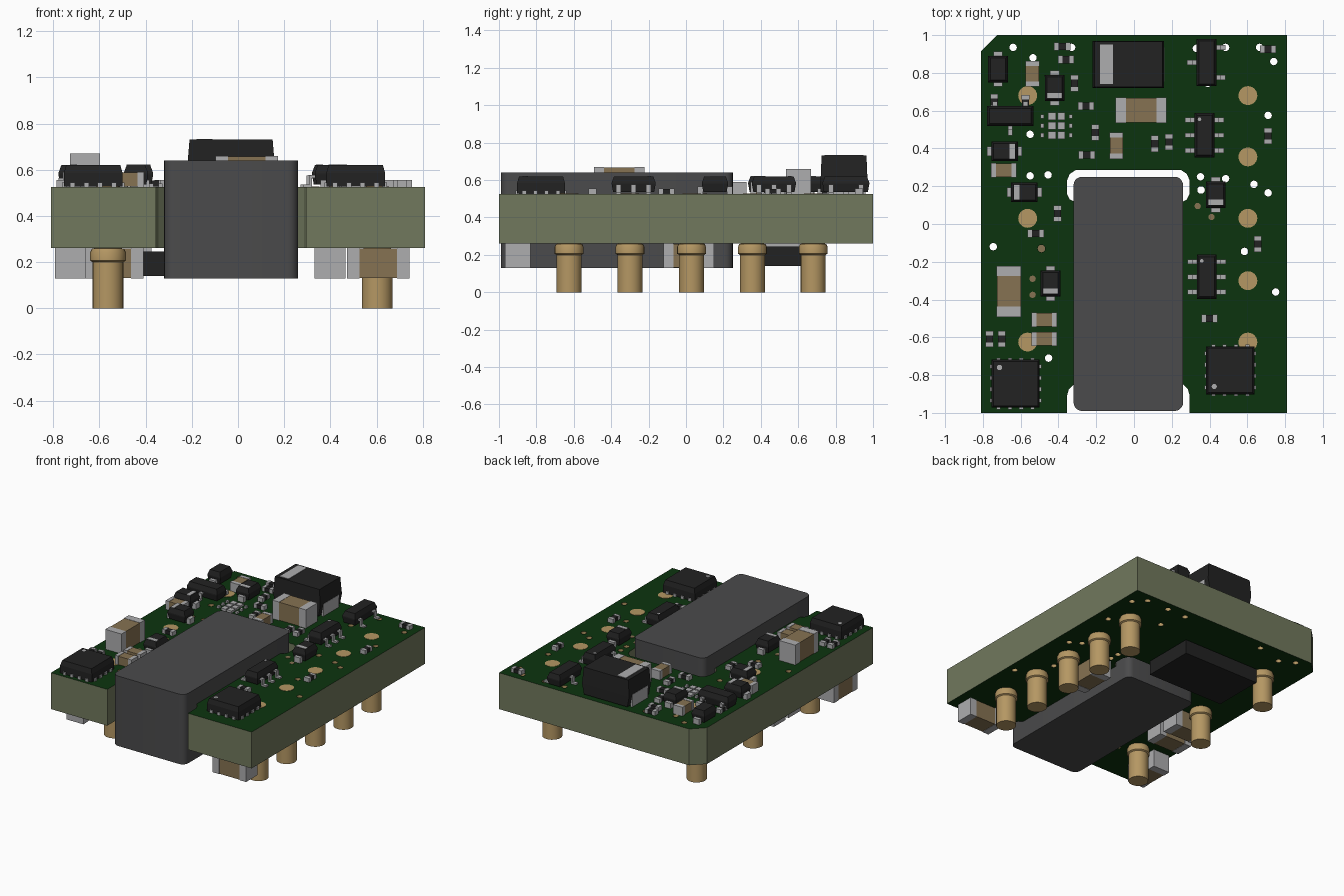
import bpy, bmesh
from math import sin, cos, pi, hypot, radians

old = bpy.data.objects.get("Cube")
if old:
    bpy.data.objects.remove(old, do_unlink=True)

COLOURS = {
    "board_green": (0.0037, 0.034, 0.0045),
    "laminate_olive": (0.165, 0.19, 0.11),
    "package_black": (0.016, 0.016, 0.016),
    "core_grey": (0.07, 0.07, 0.072),
    "pin_gold": (0.46, 0.31, 0.125),
    "solder_grey": (0.42, 0.42, 0.43),
    "ceramic_brown": (0.24, 0.17, 0.085),
}
MATS = []
for label, rgb in COLOURS.items():
    m = bpy.data.materials.new(label)
    m.use_nodes = True
    m.diffuse_color = (*rgb, 1)
    m.node_tree.nodes["Principled BSDF"].inputs["Base Color"].default_value = (*rgb, 1)
    MATS.append(m)
GREEN, OLIVE, BLACK, CORE, GOLD, GREY, BROWN = range(len(MATS))
BOTTOM, TOP = 0.26, 0.525


def loft(bm, rings, mat):
    """Skin a closed solid through equal outlines."""
    rows = [[bm.verts.new(p) for p in ring] for ring in rings]
    n = len(rows[0])
    faces = [bm.faces.new(rows[0][::-1]), bm.faces.new(rows[-1])]
    for a, b in zip(rows, rows[1:]):
        for i in range(n):
            j = (i + 1) % n
            faces.append(bm.faces.new((a[i], a[j], b[j], b[i])))
    for f in faces:
        f.material_index = mat


def rect(w, d, z, x=0, y=0):
    return [(x + sx * w / 2, y + sy * d / 2, z)
            for sx, sy in ((-1, -1), (1, -1), (1, 1), (-1, 1))]


def circle(r, z, n=24):
    return [(r * cos(2 * pi * i / n), r * sin(2 * pi * i / n), z) for i in range(n)]


def box(bm, x, y, w, d, z0, z1, mat):
    loft(bm, [rect(w, d, z0, x, y), rect(w, d, z1, x, y)], mat)


def finish(name, bm, x=0, y=0, turn=0, z=0, smooth=False):
    me = bpy.data.meshes.new(name)
    for m in MATS:
        me.materials.append(m)
    bm.to_mesh(me)
    bm.free()
    ob = bpy.data.objects.new(name, me)
    bpy.context.collection.objects.link(ob)
    ob.location = (x, y, z)
    ob.rotation_euler.z = radians(turn)
    if smooth:
        bpy.ops.object.select_all(action='DESELECT')
        ob.select_set(True)
        bpy.context.view_layer.objects.active = ob
        bpy.ops.object.shade_smooth_by_angle(angle=radians(35))
    return ob


def moulded(bm, w, d, h, low=0.012):
    """Plastic package, widest at mid height."""
    mid = low + (h - low) * 0.5
    loft(bm, [rect(w - .015, d - .015, low), rect(w, d, mid),
              rect(w, d, mid + .008), rect(w - .025, d - .025, h)], BLACK)


def chip(name, x, y, turn, length, width, h, body, z=TOP, cap=0.2):
    bm = bmesh.new()
    end = length * cap
    box(bm, 0, 0, length - 2 * end, width - .004, 0.002, h - .002, body)
    for s in (-1, 1):
        box(bm, s * (length - end) / 2, 0, end, width, 0, h, GREY)
    finish(name, bm, x, y, turn, z)


def diode(x, y, turn, band):
    bm = bmesh.new()
    moulded(bm, 0.14, 0.105, 0.095)
    for s in (-1, 1):
        box(bm, s * .078, 0, .03, .05, 0, .04, GREY)
    if band:
        box(bm, -.04, 0, .028, .08, .09, .097, GREY)
    finish("diode", bm, x, y, turn, TOP)


def leaded(x, y, width, length, right, left, dot=True):
    """Package with bent leads at the given offsets on each side."""
    bm = bmesh.new()
    moulded(bm, width, length, 0.095)
    for s, rows in ((1, right), (-1, left)):
        for r in rows:
            box(bm, s * (width / 2 + .035), r, .03, .026, 0, .012, GREY)
            box(bm, s * (width / 2 + .017), r, .012, .026, 0, .05, GREY)
            box(bm, s * (width / 2 + .003), r, .03, .026, .04, .052, GREY)
    if dot:
        loft(bm, [[(a - width * .25, b + length * .36, c) for a, b, c in circle(.01, z, 10)]
                  for z in (.09, .097)], GREY)
    return finish("leaded_chip", bm, x, y, 0, TOP)


def square_chip(x, y, dot_y):
    bm = bmesh.new()
    loft(bm, [rect(.255, .255, .003), rect(.255, .255, .06), rect(.235, .235, .095)], BLACK)
    for s in (-1, 1):
        for i in range(4):
            t = -.09 + .06 * i
            box(bm, t, s * .125, .022, .022, 0, .02, GREY)
            box(bm, s * .125, t, .022, .022, 0, .02, GREY)
    loft(bm, [[(a - .085, b + dot_y, c) for a, b, c in circle(.014, z, 12)]
              for z in (.09, .097)], GREY)
    finish("square_chip", bm, x, y, 0, TOP)


# Board: outline with core slot and drilled holes
MID = -0.03
slot = [(.325, -1), (.325, -.91), (.315, -.875), (.29, -.85), (.29, .12), (.31, .13),
        (.325, .16), (.325, .23), (.31, .265), (.28, .285)]
outline = [(.81, -1), (.81, 1), (-.725, 1), (-.81, .915), (-.81, -1)]
outline += [(MID - x, y) for x, y in slot] + [(MID + x, y) for x, y in reversed(slot)]
HOLES = [(-.64, .935), (-.33, .935), (-.535, .88), (.33, .93), (.485, .935), (.665, .935),
         (.74, .86), (.39, .745), (.71, .575), (-.55, .475), (-.55, .255), (-.455, .26),
         (.352, .25), (.485, .24), (.635, .21), (.71, .165), (.355, .18), (.585, -.145),
         (.75, -.36), (-.745, -.12), (-.49, -.13), (-.452, -.71)]
curve = bpy.data.curves.new("board_outline", 'CURVE')
curve.dimensions = '2D'
curve.fill_mode = 'BOTH'
curve.extrude = (TOP - BOTTOM) / 2
loops = [outline] + [[(hx + a, hy + b) for a, b, _ in circle(.02, 0, 12)] for hx, hy in HOLES]
for pts in loops:
    sp = curve.splines.new('POLY')
    sp.points.add(len(pts) - 1)
    for p, (px, py) in zip(sp.points, pts):
        p.co = (px, py, 0, 1)
    sp.use_cyclic_u = True
temp = bpy.data.objects.new("board_outline", curve)
bpy.context.collection.objects.link(temp)
bpy.context.view_layer.update()
solid = bpy.data.meshes.new_from_object(temp.evaluated_get(bpy.context.evaluated_depsgraph_get()))
bpy.data.objects.remove(temp, do_unlink=True)
bm = bmesh.new()
bm.from_mesh(solid)
bmesh.ops.remove_doubles(bm, verts=bm.verts, dist=0.0001)
bmesh.ops.recalc_face_normals(bm, faces=bm.faces)
for f in bm.faces:
    f.smooth = False
    c = f.calc_center_median()
    if abs(f.normal.z) > 0.5:
        f.material_index = GREEN
    elif any(hypot(c.x - hx, c.y - hy) < .03 for hx, hy in HOLES):
        f.material_index = GOLD
    else:
        f.material_index = OLIVE
finish("circuit_board", bm, z=(TOP + BOTTOM) / 2)

# Magnetic core through the slot
bm = bmesh.new()
plan = []
for i, (sx, sy) in enumerate(((1, 1), (-1, 1), (-1, -1), (1, -1))):
    for k in range(6):
        a = pi / 2 * (i + k / 5)
        plan.append((sx * .245 + .045 * cos(a), sy * .575 + .045 * sin(a)))
loft(bm, [[(x, y, z) for x, y in plan] for z in (.13, .64)], CORE)
finish("magnetic_core", bm, MID, -.37, smooth=True)

# Terminal pins
PIN_ROWS = (.68, .355, .03, -.3, -.625)
for x, rows in ((.603, PIN_ROWS), (-.563, PIN_ROWS[::2])):
    for y in rows:
        bm = bmesh.new()
        loft(bm, [circle(r, z) for r, z in ((.067, 0), (.067, .2), (.077, .206), (.077, .243),
                                            (.07, .258), (.05, .262), (.05, TOP + .002))], GOLD)
        finish("terminal_pin", bm, x, y, smooth=True)

# Power inductor on top, with end terminals and polarity stripe
bm = bmesh.new()
loft(bm, [rect(.35, .25, .01), rect(.38, .25, .085), rect(.36, .24, .205)], BLACK)
box(bm, -.115, 0, .07, .21, .2, .208, GREY)
for s in (-1, 1):
    box(bm, s * .183, 0, .016, .18, 0, .09, GREY)
finish("power_diode", bm, -.03, .845, 0, TOP)

# Flat package underneath
bm = bmesh.new()
box(bm, 0, 0, .62, .38, .14, BOTTOM - .015, BLACK)
for s in (-1, 1):
    box(bm, s * .25, 0, .08, .3, BOTTOM - .02, BOTTOM, GREY)
finish("underside_package", bm, -.165, .53)

# Leaded and square packages
leaded(.383, .855, .105, .25, (.08, -.08), (0,), False)
leaded(.373, .47, .105, .235, (-.08, 0, .08), (-.08, 0, .08))
leaded(.385, -.28, .105, .235, (-.08, 0, .08), (-.08, 0, .08))
leaded(-.655, .572, .105, .245, (.08, -.08), (0,), False).rotation_euler.z = pi / 2
square_chip(-.627, -.845, .085)
square_chip(.51, -.775, -.085)

# Two-terminal diodes
for x, y, turn, band in ((-.72, .82, 90, False), (-.42, .72, 90, True), (-.442, -.315, 90, True),
                         (.433, .155, 90, True), (-.685, .385, 180, True), (-.58, .168, 0, True)):
    diode(x, y, turn, band)

# Ceramic capacitors: top side, then underside
for x, y, turn, length, width, h in (
        (.038, .602, 0, .27, .135, .135), (-.662, -.357, 90, .27, .13, .145),
        (-.538, .795, 90, .135, .075, .065), (-.093, .415, 90, .14, .072, .065),
        (-.69, .285, 0, .135, .075, .065), (-.475, -.507, 0, .135, .075, .065),
        (-.475, -.608, 0, .135, .075, .065)):
    chip("ceramic_capacitor", x, y, turn, length, width, h, BROWN)
for x, y, turn in ((.607, -.9, 0), (.398, .015, 90), (-.725, -.71, 90),
                   (-.545, -.28, 0), (-.545, -.11, 0)):
    chip("underside_capacitor", x, y, turn, .27, .135, .13, BROWN, BOTTOM - .13)

# Tiny chip resistors, lying along x or along y
FLAT = [(-.38, .94), (-.36, .87), (-.255, .625), (-.25, .365), (.71, .925), (.4, -.5), (-.52, -.05)]
UPRIGHT = [(-.315, .745), (-.205, .485), (.11, .425), (.185, .435), (.71, .465), (.655, -.105),
           (-.405, .055), (-.765, -.608), (-.7, -.608), (-.575, .64), (-.74, .645)]
for turn, places in ((0, FLAT), (90, UPRIGHT)):
    for x, y in places:
        chip("chip_resistor", x, y, turn, .085, .042, .03, BLACK, cap=.28)

# Cluster of solder pads near the left edge
bm = bmesh.new()
for i in range(3):
    for s in (-1, 1):
        box(bm, s * .024, .05 * i - .05, .04, .04, 0, .015, GREY)
        box(bm, s * .075, .05 * i - .05, .018, .022, 0, .015, GREY)
finish("pad_cluster", bm, -.41, .52, 0, TOP)

# Filled vias
for x, y in ((-.537, -.29), (-.537, -.375), (.337, .095), (.41, .037)):
    bm = bmesh.new()
    loft(bm, [circle(.017, z, 12) for z in (0, .003)], BROWN)
    finish("filled_via", bm, x, y, 0, TOP)
